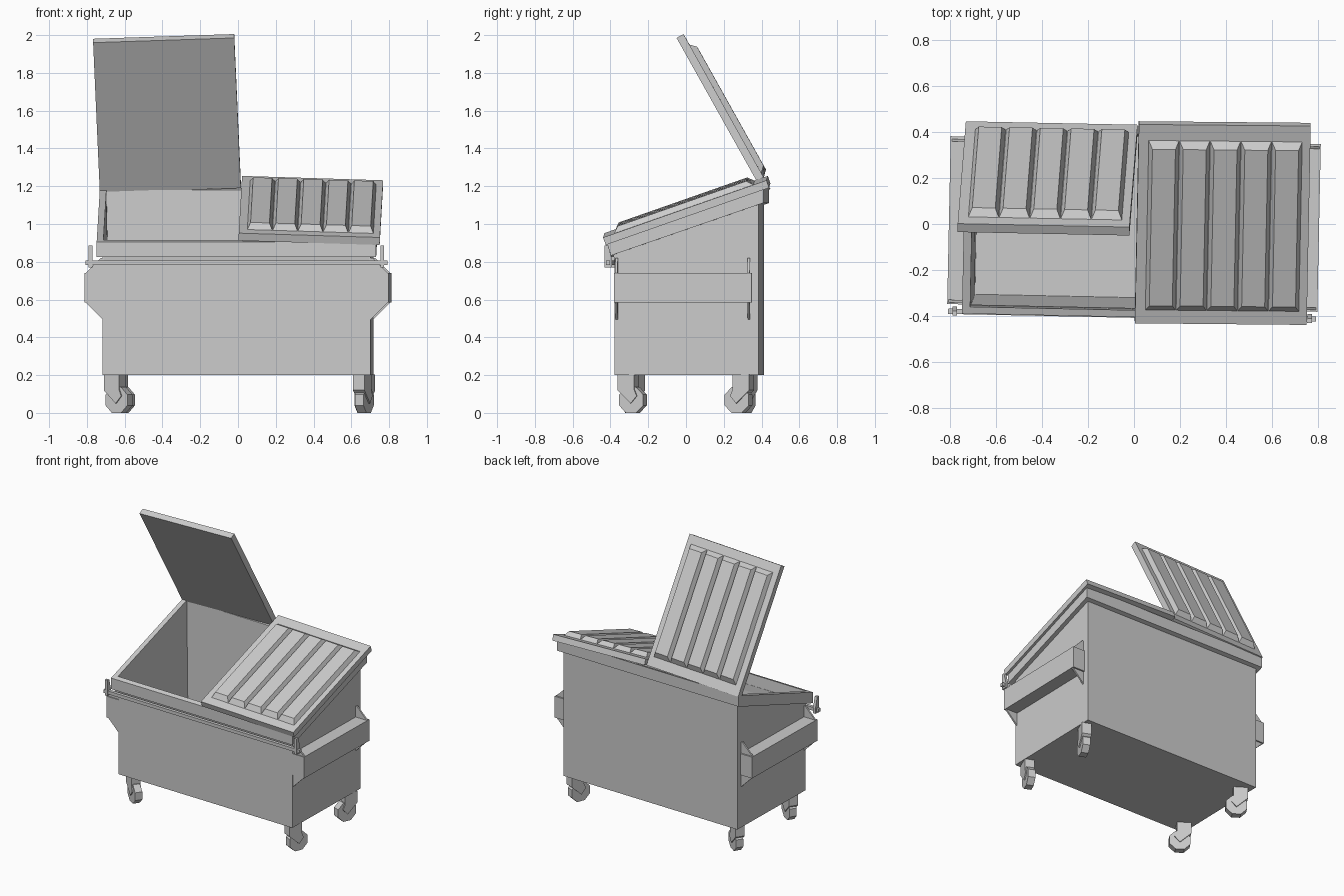
import bpy, bmesh, math
from mathutils import Matrix, Vector

if "Cube" in bpy.data.objects:
    bpy.data.objects.remove(bpy.data.objects["Cube"])

TURN = Matrix.Rotation(math.radians(-1.2), 4, 'Z')  # whole bin stands slightly turned


def finish(name, bm, matrix=TURN):
    bmesh.ops.recalc_face_normals(bm, faces=bm.faces[:])
    bm.transform(matrix)
    me = bpy.data.meshes.new(name)
    bm.to_mesh(me)
    bm.free()
    ob = bpy.data.objects.new(name, me)
    bpy.context.collection.objects.link(ob)
    return ob


def loft(bm, rings):
    """Skin a list of point rings and cap both ends."""
    vs = [[bm.verts.new(p) for p in r] for r in rings]
    n = len(vs[0])
    for a, b in zip(vs, vs[1:]):
        for i in range(n):
            j = (i + 1) % n
            bm.faces.new((a[i], a[j], b[j], b[i]))
    bm.faces.new(vs[0])
    bm.faces.new(vs[-1])


def rect(x0, x1, y0, y1, zf, zb):
    """Rectangle with separate front and back heights."""
    return [(x0, y0, zf), (x1, y0, zf), (x1, y1, zb), (x0, y1, zb)]


def box(bm, x0, x1, y0, y1, z0, z1):
    loft(bm, [rect(x0, x1, y0, y1, z0, z0), rect(x0, x1, y0, y1, z1, z1)])


def slope(y):
    return 0.905 + 0.345 * (y + 0.405)


def sloped(x, y0, y1, drop=0.0):
    return rect(-x, x, y0, y1, slope(y0) - drop, slope(y1) - drop)


# Hollow body with overhanging sloped rim and tapered inside walls
bm = bmesh.new()
loft(bm, [
    rect(-.71, .71, -.365, .398, .2, .2),
    sloped(.71, -.365, .398, .08),
    sloped(.74, -.405, .425, .08),
    sloped(.74, -.405, .425),
    sloped(.705, -.375, .392),
    rect(-.685, .685, -.32, .38, .22, .22),
])
finish("body", bm)


# Lids: flat panel with five tapered ribs, placed by corner and edge directions
def lid(name, origin, u, v):
    x = Vector(u).normalized()
    z = x.cross(Vector(v)).normalized()
    y = z.cross(x)
    m = Matrix((x, y, z)).transposed().to_4x4()
    m.translation = origin
    w, l, t = Vector(u).length, Vector(v).length, .042
    bm = bmesh.new()
    box(bm, 0, w, 0, l, 0, t)
    step, c = .134, .017
    for i in range(5):
        x0 = .043 + i * step
        x1 = x0 + step
        loft(bm, [rect(x0, x1, .06, .845, t - .002, t - .002),
                  rect(x0 + c, x1 - c, .06 + .032, .845 - .032, t + .03, t + .03)])
    finish(name, bm, m)


lid("closed_lid", (.003, -.418, .912), (.747, -.007, -.023), (.012, .865, .303))
lid("open_lid", (-.767, -.035, 1.96), (.747, -.015, .025), (.035, .445, -.795))

# Fork pockets with end gussets, and tabs on the front bar
for side, s in (("left", -1), ("right", 1)):
    bm = bmesh.new()
    box(bm, s * .70, s * .805, -.365, .365, .585, .74)
    finish(side + "_fork_pocket", bm)
    for place, y in (("front", -.352), ("back", .348)):
        bm = bmesh.new()
        prof = [(.70, .82), (.72, .82), (.805, .735), (.805, .59), (.71, .495), (.70, .495)]
        loft(bm, [[(s * px, y + d, pz) for px, pz in prof] for d in (-.006, .006)])
        finish(f"{side}_{place}_gusset", bm)
    bm = bmesh.new()
    prof = [(-.415, .77), (-.375, .77), (-.375, .81), (-.395, .885), (-.415, .885)]
    loft(bm, [[(s * .772 + d, py, pz) for py, pz in prof] for d in (-.01, .01)])
    finish(side + "_bar_tab", bm)

# Front bar
bm = bmesh.new()
box(bm, -.80, .80, -.408, -.385, .782, .806)
finish("front_bar", bm)

# Swivel casters: forked bracket over an eight-sided wheel
casters = (("front_right", .665, -.29, 68), ("back_right", .67, .315, -112),
           ("front_left", -.645, -.285, -32), ("back_left", -.645, .31, -32))
for name, x, y, ang in casters:
    m = TURN @ Matrix.Translation((x, y, 0)) @ Matrix.Rotation(math.radians(ang), 4, 'Z')
    bm = bmesh.new()
    wheel = [(.025 + .075 * math.cos(a), .068 + .074 * math.sin(a))
             for a in (math.radians(22.5 + 45 * k) for k in range(8))]
    loft(bm, [[(px, d, pz) for px, pz in wheel] for d in (-.025, .025)])
    finish(name + "_wheel", bm, m)
    bm = bmesh.new()
    fork = [(-.05, .202), (.045, .202), (.045, .125), (.06, .09), (.025, .05), (-.05, .12)]
    loft(bm, [[(px, d, pz) for px, pz in fork] for d in (-.033, .033)])
    finish(name + "_caster_fork", bm, m)
